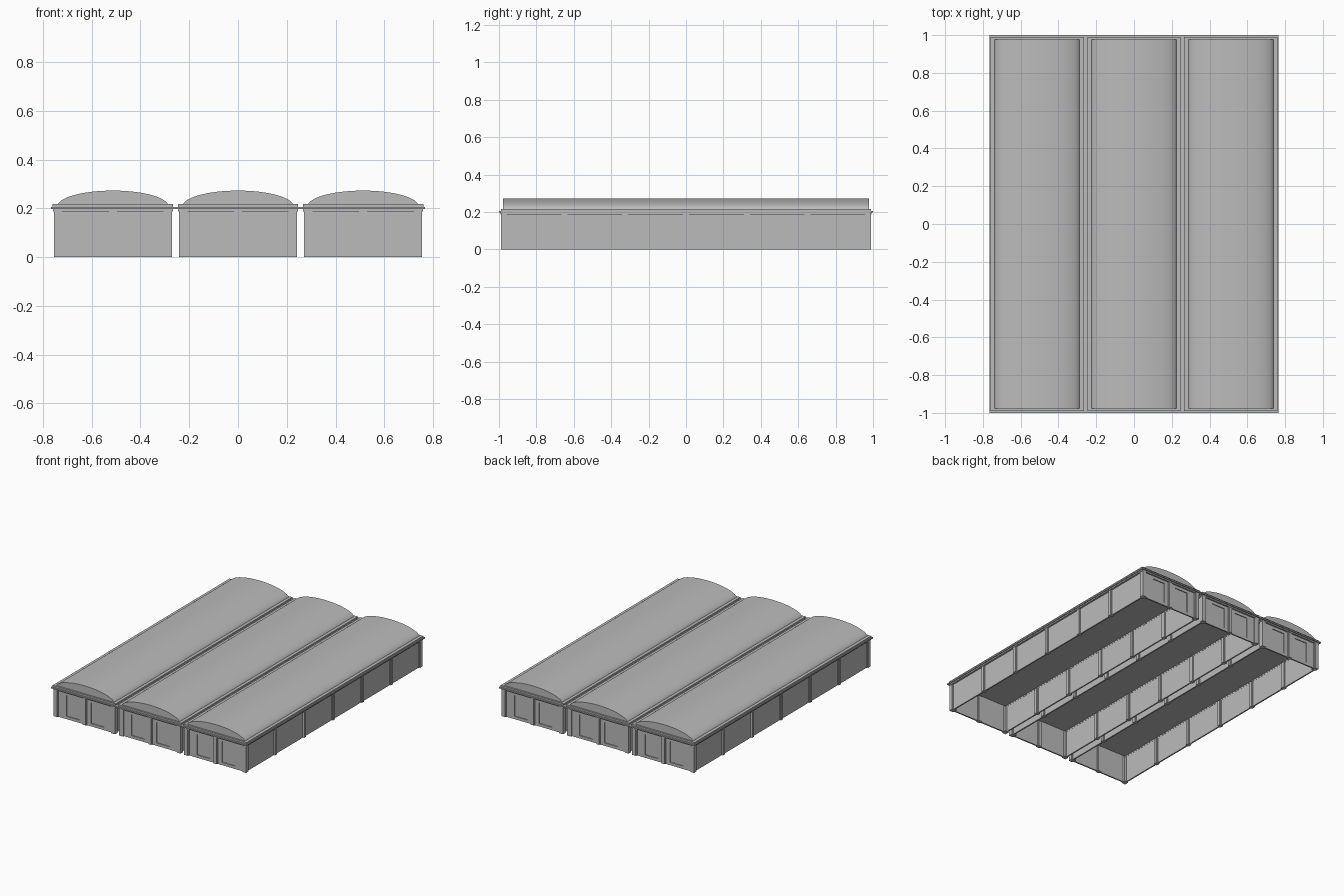
import bpy, bmesh, math

if "Cube" in bpy.data.objects:
    bpy.data.objects.remove(bpy.data.objects["Cube"])

grey = bpy.data.materials.new("plain grey")
grey.diffuse_color = (0.5, 0.5, 0.5, 1)
grey.use_nodes = True
grey.node_tree.nodes["Principled BSDF"].inputs["Base Color"].default_value = grey.diffuse_color


def finish(name, bm):
    bmesh.ops.recalc_face_normals(bm, faces=bm.faces)
    me = bpy.data.meshes.new(name)
    bm.to_mesh(me)
    bm.free()
    me.materials.append(grey)
    ob = bpy.data.objects.new(name, me)
    bpy.context.collection.objects.link(ob)
    return ob


def add_box(bm, x0, x1, y0, y1, z0, z1):
    vs = bmesh.ops.create_cube(bm, size=1)["verts"]
    for v in vs:
        v.co = ((x0 + x1) / 2 + v.co.x * (x1 - x0),
                (y0 + y1) / 2 + v.co.y * (y1 - y0),
                (z0 + z1) / 2 + v.co.z * (z1 - z0))


def centred_box(bm, cx, cy, hx, hy, z0, z1):
    add_box(bm, cx - hx, cx + hx, cy - hy, cy + hy, z0, z1)


CENTRES = (-0.513, 0.0, 0.513)
HW, HL = 0.233, 0.98      # outer wall face half sizes
T = 0.01                  # wall thickness
WALL_TOP = 0.197

# one slab over all halls: ceiling and lower cornice
bm = bmesh.new()
centred_box(bm, 0, 0, 0.766, 1.0, WALL_TOP, 0.206)
finish("cornice_slab", bm)

for i, cx in enumerate(CENTRES):
    tag = ("left", "middle", "right")[i]

    # long side walls
    bm = bmesh.new()
    for s in (-1, 1):
        centred_box(bm, cx + s * (HW - T / 2), 0, T / 2, HL, 0, WALL_TOP)
    finish(tag + "_side_walls", bm)

    # end walls with shallow recessed windows
    bm = bmesh.new()
    cut = bmesh.new()
    for s in (-1, 1):
        centred_box(bm, cx, s * (HL - T / 2), HW - T, T / 2, 0, WALL_TOP)
        for w in (-1, 1):
            centred_box(cut, cx + w * 0.097, s * HL, 0.051, 0.006, 0.02, 0.167)
    wall = finish(tag + "_end_walls", bm)
    cutter = finish(tag + "_window_cutter", cut)
    cutter.hide_render = True
    cutter.hide_viewport = True
    mod = wall.modifiers.new("windows", "BOOLEAN")
    mod.operation = "DIFFERENCE"
    mod.solver = "EXACT"
    mod.object = cutter

    # pilasters with a stepped face
    bm = bmesh.new()
    spots = [(sx * (HW - 0.005), k * 0.325, 0) for sx in (-1, 1) for k in range(-2, 3)]
    spots += [(0, sy * (HL - 0.005), 1) for sy in (-1, 1)]
    for px, py, end in spots:
        wide, slim = (0.016, 0.010), (0.011, 0.014)
        for a, d in (wide, slim):
            hx, hy = (a, d) if end else (d, a)
            centred_box(bm, cx + px, py, hx, hy, 0, 0.19)
    for sx in (-1, 1):
        for sy in (-1, 1):
            x, y = cx + sx * 0.228, sy * 0.976
            centred_box(bm, x, y, 0.014, 0.014, 0, 0.19)
            centred_box(bm, x - sx * 0.005, y - sy * 0.005, 0.015, 0.015, 0, 0.19)
    finish(tag + "_pilasters", bm)

    # moulding strips under the slab, and upper cornice on top
    bm = bmesh.new()
    for s in (-1, 1):
        centred_box(bm, cx + s * 0.234, 0, 0.012, 0.99, 0.188, WALL_TOP)
        centred_box(bm, cx, s * 0.981, 0.222, 0.010, 0.188, WALL_TOP)
    centred_box(bm, cx, 0, 0.247, 0.99, 0.206, 0.217)
    finish(tag + "_cornice", bm)

    # barrel roof with a flattened elliptical section
    bm = bmesh.new()
    n = 32
    prof = [(cx + 0.228 * math.cos(math.pi * k / n),
             0.208 + 0.065 * math.sin(math.pi * k / n)) for k in range(n + 1)]
    face = bm.faces.new([bm.verts.new((x, -0.978, z)) for x, z in prof])
    ext = bmesh.ops.extrude_face_region(bm, geom=[face])["geom"]
    for v in ext:
        if isinstance(v, bmesh.types.BMVert):
            v.co.y = 0.978
    if not any(len(f.verts) > 4 and f.calc_center_median().y < -0.9 for f in bm.faces):
        bm.verts.ensure_lookup_table()
        bm.faces.new([bm.verts[k] for k in range(n + 1)])
    roof = finish(tag + "_barrel_roof", bm)
    bpy.ops.object.select_all(action="DESELECT")
    roof.select_set(True)
    bpy.context.view_layer.objects.active = roof
    bpy.ops.object.shade_smooth_by_angle(angle=math.radians(35))
